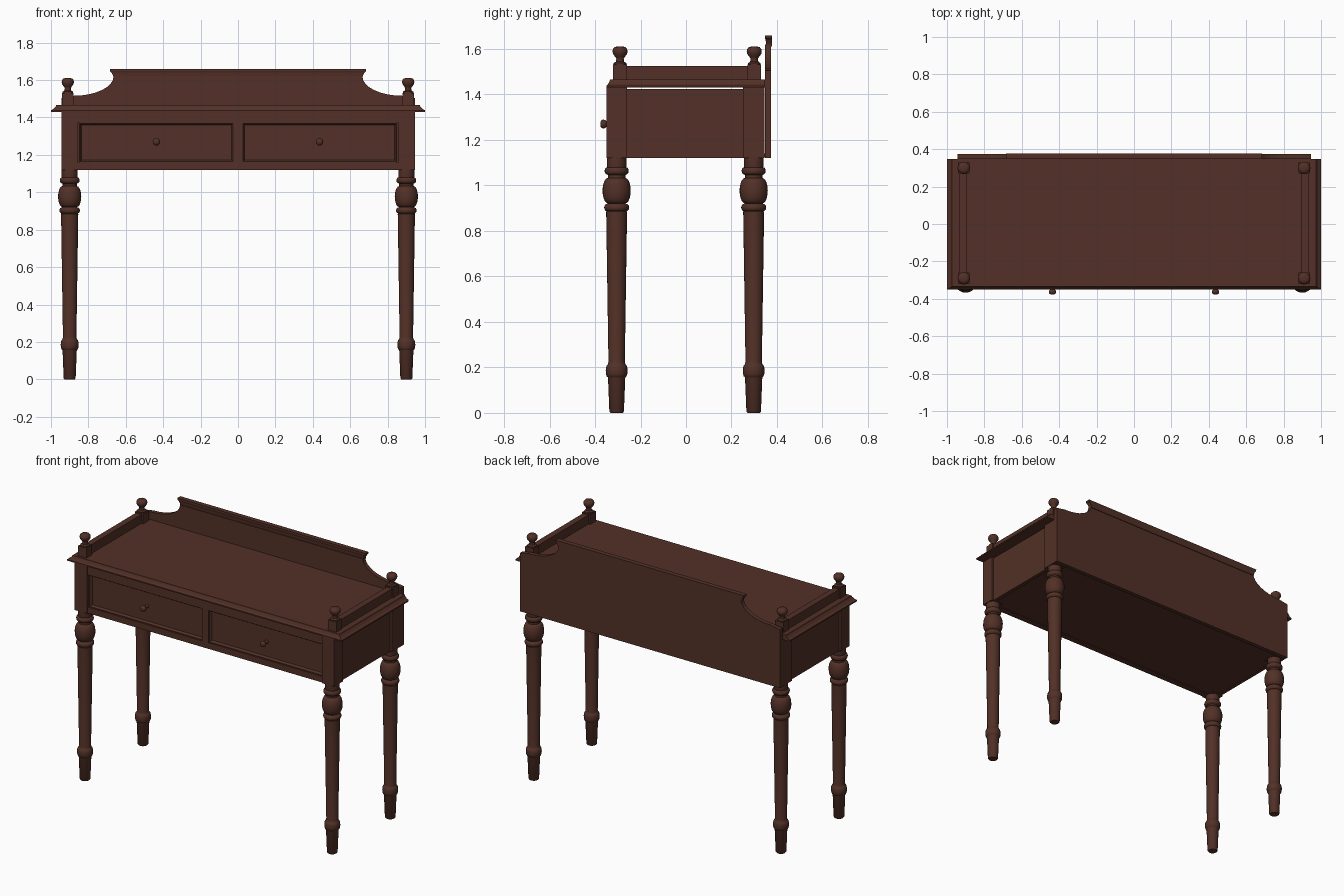
import bpy, bmesh, math
from mathutils import Matrix

cube = bpy.data.objects.get("Cube")
if cube:
    bpy.data.objects.remove(cube, do_unlink=True)

wood = bpy.data.materials.new("dark_wood")
WOOD = (0.084, 0.030, 0.020, 1)
wood.diffuse_color = WOOD
wood.use_nodes = True
wood.node_tree.nodes["Principled BSDF"].inputs["Base Color"].default_value = WOOD


def finish(name, bm, smooth=None):
    bmesh.ops.recalc_face_normals(bm, faces=bm.faces)
    mesh = bpy.data.meshes.new(name)
    bm.to_mesh(mesh)
    bm.free()
    mesh.materials.append(wood)
    obj = bpy.data.objects.new(name, mesh)
    bpy.context.collection.objects.link(obj)
    if smooth:
        bpy.ops.object.select_all(action="DESELECT")
        obj.select_set(True)
        bpy.context.view_layer.objects.active = obj
        bpy.ops.object.shade_smooth_by_angle(angle=math.radians(smooth))
    return obj


def loft(name, layers):
    """Stack rectangles given as (z, x0, x1, y0, y1)."""
    bm = bmesh.new()
    rings = [[bm.verts.new(p) for p in ((x0, y0, z), (x1, y0, z), (x1, y1, z), (x0, y1, z))]
             for z, x0, x1, y0, y1 in layers]
    for a, b in zip(rings, rings[1:]):
        for i in range(4):
            j = (i + 1) % 4
            bm.faces.new((a[i], a[j], b[j], b[i]))
    bm.faces.new(rings[0])
    bm.faces.new(rings[-1])
    return finish(name, bm)


def box(name, x0, x1, y0, y1, z0, z1):
    return loft(name, [(z0, x0, x1, y0, y1), (z1, x0, x1, y0, y1)])


def lathe(name, profile, matrix, sides=24, smooth=50):
    """Spin (radius, height) points about the local z axis."""
    bm = bmesh.new()
    rings = [[bm.verts.new((r * math.cos(math.tau * k / sides),
                            r * math.sin(math.tau * k / sides), h))
              for k in range(sides)] for r, h in profile]
    for a, b in zip(rings, rings[1:]):
        for i in range(sides):
            j = (i + 1) % sides
            bm.faces.new((a[i], a[j], b[j], b[i]))
    bm.faces.new(rings[0])
    bm.faces.new(rings[-1])
    bm.transform(matrix)
    return finish(name, bm, smooth)


def bead(radius, core, z, half, steps=6):
    """Rounded bulge from the core radius out to the full radius and back."""
    return [(core + (radius - core) * math.sin(math.pi * i / steps),
             z - half * math.cos(math.pi * i / steps)) for i in range(steps + 1)]


# Turned profiles
leg_profile = ([(0.027, 0), (0.032, 0.006), (0.038, 0.155)]
               + bead(0.048, 0.039, 0.185, 0.028)
               + [(0.036, 0.225), (0.046, 0.885)]
               + bead(0.055, 0.043, 0.903, 0.016)
               + bead(0.062, 0.038, 0.977, 0.056, 10)
               + [(0.038, 1.045)]
               + bead(0.053, 0.042, 1.064, 0.016)
               + [(0.043, 1.085), (0.043, 1.125)])
finial_profile = [(0.028, 0), (0.028, 0.006), (0.018, 0.012), (0.016, 0.026), (0.022, 0.034),
                  (0.031, 0.047), (0.033, 0.058), (0.031, 0.068), (0.024, 0.076), (0.012, 0.079)]
knob_profile = [(0.012, 0), (0.009, 0.012), (0.009, 0.027), (0.017, 0.034),
                (0.020, 0.043), (0.017, 0.052), (0.008, 0.057)]

# Four corners: leg, corner block, gallery post, finial
for side, sx in (("left", 1), ("right", -1)):
    for end, y0, y1, post_y in (("front", -0.35, -0.26, -0.29), ("back", 0.25, 0.345, 0.30)):
        tag = f"{end}_{side}"
        cx, px = 0.9 * sx, 0.91 * sx
        cy = (y0 + y1) / 2
        lathe(f"leg_{tag}", leg_profile, Matrix.Translation((cx, cy, 0)))
        box(f"corner_block_{tag}", cx - 0.045, cx + 0.045, y0, y1, 1.12, 1.43)
        box(f"gallery_post_{tag}", px - 0.03, px + 0.03, post_y - 0.03, post_y + 0.03, 1.46, 1.532)
        lathe(f"finial_{tag}", finial_profile, Matrix.Translation((px, post_y, 1.532)))
    # Side panel and gallery rail
    box(f"side_panel_{side}", 0.92 * sx - 0.012, 0.92 * sx + 0.012, -0.27, 0.26, 1.12, 1.425)
    box(f"gallery_rail_{side}", 0.913 * sx - 0.02, 0.913 * sx + 0.02, -0.27, 0.28, 1.46, 1.525)

# Table top with moulded front and ends
loft("table_top", [(1.43, -1, 1, -0.35, 0.347), (1.438, -1, 1, -0.35, 0.347),
                   (1.447, -0.985, 0.985, -0.342, 0.347), (1.458, -0.975, 0.975, -0.336, 0.347),
                   (1.466, -0.972, 0.972, -0.334, 0.347)])

# Front frame
box("front_bottom_rail", -0.86, 0.86, -0.342, -0.30, 1.12, 1.16)
box("front_top_rail", -0.86, 0.86, -0.342, -0.30, 1.372, 1.43)
box("front_centre_stile", -0.024, 0.024, -0.342, -0.30, 1.155, 1.38)
box("case_bottom", -0.915, 0.915, -0.31, 0.35, 1.125, 1.14)

# Drawers with a sunk centre field and a turned knob
for side, sx in (("left", 1), ("right", -1)):
    mid = 0.436 * sx
    bm = bmesh.new()
    bmesh.ops.create_cube(bm, size=1, matrix=Matrix.Translation((mid, -0.315, 1.266))
                          @ Matrix.Diagonal((0.826, 0.04, 0.212, 1)))
    bm.normal_update()
    front = [f for f in bm.faces if f.normal.y < -0.9]
    bmesh.ops.inset_region(bm, faces=front, thickness=0.006, depth=0)
    bmesh.ops.inset_region(bm, faces=front, thickness=0.012, depth=-0.014)
    finish(f"drawer_front_{side}", bm)
    lathe(f"drawer_knob_{side}", knob_profile,
          Matrix.Translation((mid, -0.320, 1.27)) @ Matrix.Rotation(math.pi / 2, 4, "X"), 16)

# Back board with a concave sweep at each shoulder
sweep = [(0.945, 1.505), (0.88, 1.516)]
for i in range(1, 9):
    a = math.radians(90 * i / 8)
    sweep.append((0.88 - 0.215 * math.sin(a), 1.516 + 0.104 * (1 - math.cos(a))))
outline = [(0.945, 1.12)] + sweep
outline += [(-x, z) for x, z in reversed(outline)]
bm = bmesh.new()
face = bm.faces.new([bm.verts.new((x, 0.347, z)) for x, z in outline])
side = bmesh.ops.extrude_face_region(bm, geom=[face])
bmesh.ops.translate(bm, vec=(0, 0.027, 0),
                    verts=[v for v in side["geom"] if isinstance(v, bmesh.types.BMVert)])
finish("back_board", bm)

# Crest moulding along the top of the back board
loft("crest_moulding", [(z, -x, x, y0, 0.378) for z, x, y0 in
                        ((1.61, 0.665, 0.352), (1.625, 0.668, 0.352), (1.64, 0.676, 0.35),
                         (1.648, 0.684, 0.347), (1.66, 0.685, 0.347))])
